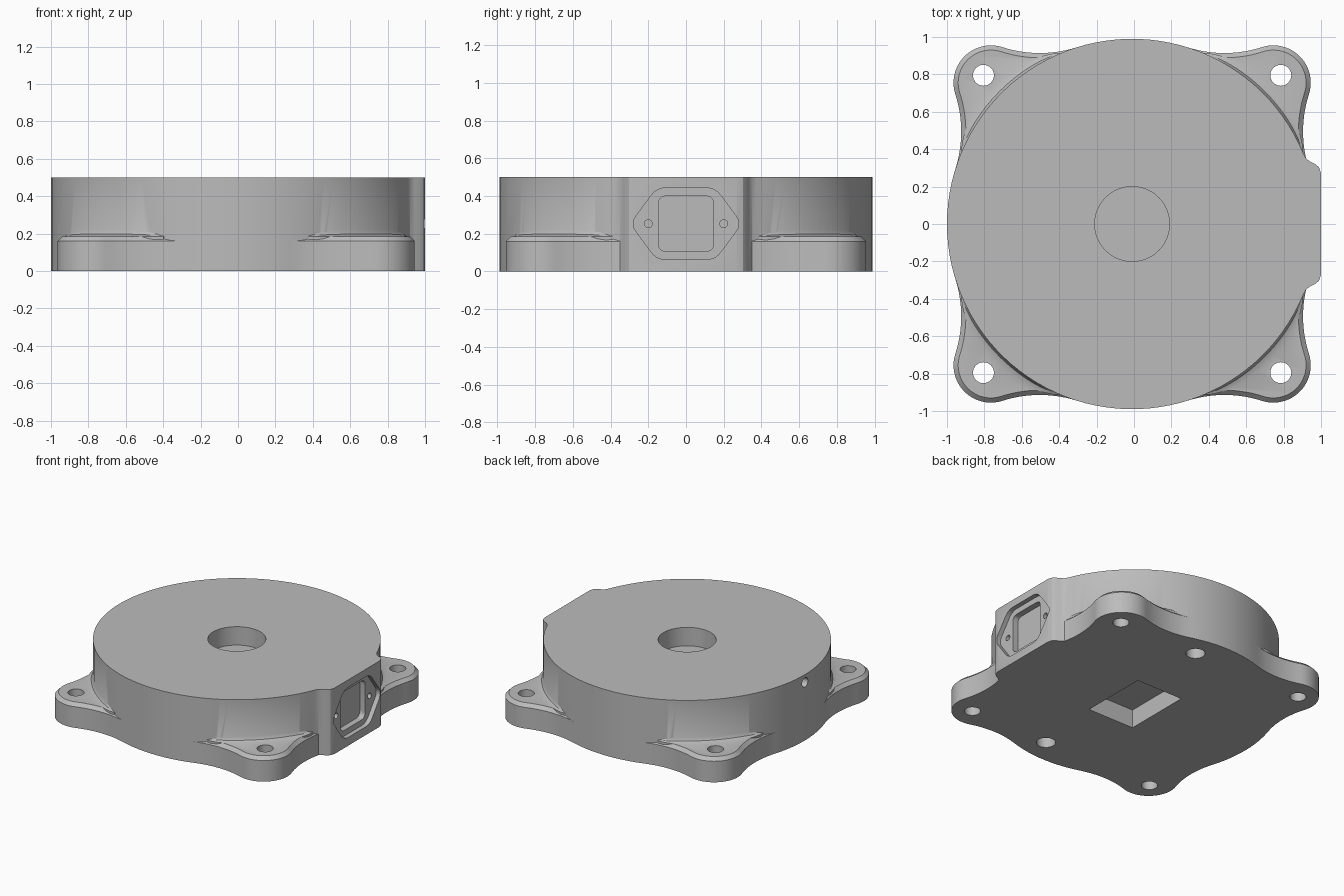
import bpy
import bmesh
from math import sin, cos, pi, radians, acos, atan2, hypot
from mathutils import Vector

if "Cube" in bpy.data.objects:
    bpy.data.objects.remove(bpy.data.objects["Cube"], do_unlink=True)

CX = -0.01        # centre of the round housing
R = 0.99          # housing radius
H = 0.5           # housing height
FOOT_H = 0.185

grey = bpy.data.materials.new("housing grey")
grey.use_nodes = True
grey.diffuse_color = (0.5, 0.5, 0.5, 1)
grey.node_tree.nodes["Principled BSDF"].inputs["Base Color"].default_value = (0.5, 0.5, 0.5, 1)


def loft(name, rings):
    """Closed solid through equal-length rings of points."""
    bm = bmesh.new()
    rows = [[bm.verts.new(p) for p in ring] for ring in rings]
    n = len(rows[0])
    for a, b in zip(rows, rows[1:]):
        for i in range(n):
            j = (i + 1) % n
            bm.faces.new((a[i], a[j], b[j], b[i]))
    bm.faces.new(rows[0][::-1])
    bm.faces.new(rows[-1])
    bmesh.ops.recalc_face_normals(bm, faces=bm.faces)
    mesh = bpy.data.meshes.new(name)
    bm.to_mesh(mesh)
    bm.free()
    mesh.materials.append(grey)
    ob = bpy.data.objects.new(name, mesh)
    bpy.context.collection.objects.link(ob)
    return ob


def upright(name, outline, z0, z1):
    return loft(name, [[(x, y, z) for x, y in outline] for z in (z0, z1)])


def sideways(name, outline, x0, x1):
    return loft(name, [[(x, y, z) for y, z in outline] for x in (x0, x1)])


def arc(cx, cy, r, a0, a1, n):
    return [(cx + r * cos(a0 + (a1 - a0) * i / n), cy + r * sin(a0 + (a1 - a0) * i / n))
            for i in range(n + 1)]


def circle(cx, cy, r, n=32):
    return arc(cx, cy, r, 0, 2 * pi, n)[:-1]


def rounded(points, r, n=5):
    """Polygon with softened corners."""
    out = []
    pts = [Vector(p) for p in points]
    for i, p in enumerate(pts):
        a = p + (pts[i - 1] - p).normalized() * r
        b = p + (pts[(i + 1) % len(pts)] - p).normalized() * r
        for k in range(n + 1):
            t = k / n
            out.append(tuple(a * (1 - t) ** 2 + p * 2 * t * (1 - t) + b * t * t))
    return out


def combine(target, other, operation):
    mod = target.modifiers.new(operation, 'BOOLEAN')
    mod.operation = operation
    mod.solver = 'EXACT'
    mod.object = other
    bpy.context.view_layer.objects.active = target
    bpy.ops.object.modifier_apply(modifier=mod.name)
    bpy.data.objects.remove(other, do_unlink=True)


# Round housing with a flat socket boss on +x
boss = [(0.92, 0.35), (0.943, 0.333), (0.97, 0.32), (0.99, 0.302), (1.0, 0.27)]
start = atan2(0.375, 0.915)
outline = arc(CX, 0, R, start, 2 * pi - start, 96)
outline += [(x, -y) for x, y in boss] + boss[::-1]
body = upright("housing", outline, 0, H)

# Corner feet: a round lobe flowing into the housing through concave arcs
LOBE_C, LOBE_R, FLOW_R = 0.755, 0.2, 0.65
lobe_d = hypot(LOBE_C, LOBE_C)
flow_d = R + FLOW_R
spread = acos((flow_d ** 2 + lobe_d ** 2 - (LOBE_R + FLOW_R) ** 2) / (2 * flow_d * lobe_d))


def foot_ring(turn, inset, z):
    """Foot outline pointing along angle `turn`, shrunk by inset."""
    fx, fy = flow_d * cos(spread), flow_d * sin(spread)
    to_lobe = atan2(fy, fx - lobe_d)
    flow = arc(fx, fy, FLOW_R + inset, to_lobe - pi, spread - pi, 14)
    lobe = arc(lobe_d, 0, LOBE_R - inset, -to_lobe, to_lobe, 24)
    ex, ey = flow[-1]
    upper = flow[1:] + [(ex * 0.93, ey * 0.93)]
    lower = [(x, -y) for x, y in upper[::-1]]
    ring = [(0.6, 0)] + lower + lobe + upper
    return [(CX + x * cos(turn) - y * sin(turn), x * sin(turn) + y * cos(turn), z)
            for x, y in ring]


def fillet_ring(angle, w):
    section = [(0.94, 0.12), (R + w, 0.12), (R + w, FOOT_H), (R + w * 0.3, FOOT_H + w * 0.3),
               (R - 0.003, FOOT_H + w), (0.94, FOOT_H + w)]
    return [(CX + r * cos(angle), r * sin(angle), z) for r, z in section]


for k in range(4):
    turn = radians(45 + 90 * k)
    foot = loft("foot", [foot_ring(turn, 0, 0), foot_ring(turn, 0, FOOT_H - 0.025),
                         foot_ring(turn, 0.025, FOOT_H)])
    combine(body, foot, 'UNION')
    # Soft blend where the foot meets the wall
    steps = [i / 10 for i in range(-10, 11)]
    blend = loft("foot_blend", [fillet_ring(turn + radians(22) * t, 0.04 * (1 - t ** 4) + 0.002)
                                for t in steps])
    combine(body, blend, 'UNION')

# Bolt holes through the feet
for sx in (-1, 1):
    for sy in (-1, 1):
        hole = upright("bolt_hole", circle(CX + 0.795 * sx, 0.795 * sy, 0.056), -0.1, 0.4)
        combine(body, hole, 'DIFFERENCE')

# Round recess on top, rectangular pocket and two blind holes underneath
combine(body, upright("top_recess", circle(CX, 0, 0.2, 48), H - 0.14, H + 0.1), 'DIFFERENCE')
pocket = [(CX + x, y) for x, y in ((-0.195, -0.26), (0.195, -0.26), (0.195, 0.26), (-0.195, 0.26))]
combine(body, upright("bottom_pocket", pocket, -0.1, 0.14), 'DIFFERENCE')
for sy in (-1, 1):
    combine(body, upright("blind_hole", circle(0.12, 0.8 * sy, 0.066), -0.1, 0.12), 'DIFFERENCE')

# Socket: six-sided recess, deeper rounded opening and two screw holes
MID = 0.253
hexagon = [(-0.295, MID), (-0.155, MID - 0.19), (0.155, MID - 0.19),
           (0.295, MID), (0.155, MID + 0.19), (-0.155, MID + 0.19)]
combine(body, sideways("socket_recess", rounded(hexagon, 0.05), 0.965, 1.1), 'DIFFERENCE')
square = [(-0.147, MID - 0.147), (0.147, MID - 0.147), (0.147, MID + 0.147), (-0.147, MID + 0.147)]
combine(body, sideways("socket_opening", rounded(square, 0.045), 0.92, 1.1), 'DIFFERENCE')
for sy in (-1, 1):
    combine(body, sideways("screw_hole", circle(0.2 * sy, MID, 0.021, 20), 0.9, 1.1), 'DIFFERENCE')

# Small cable hole on the opposite side
combine(body, sideways("cable_hole", circle(0, 0.44, 0.035, 24), -1.1, -0.88), 'DIFFERENCE')

# Smooth shading with sharp edges kept
bpy.ops.object.select_all(action='DESELECT')
body.select_set(True)
bpy.context.view_layer.objects.active = body
bpy.ops.object.shade_smooth_by_angle(angle=radians(30))
